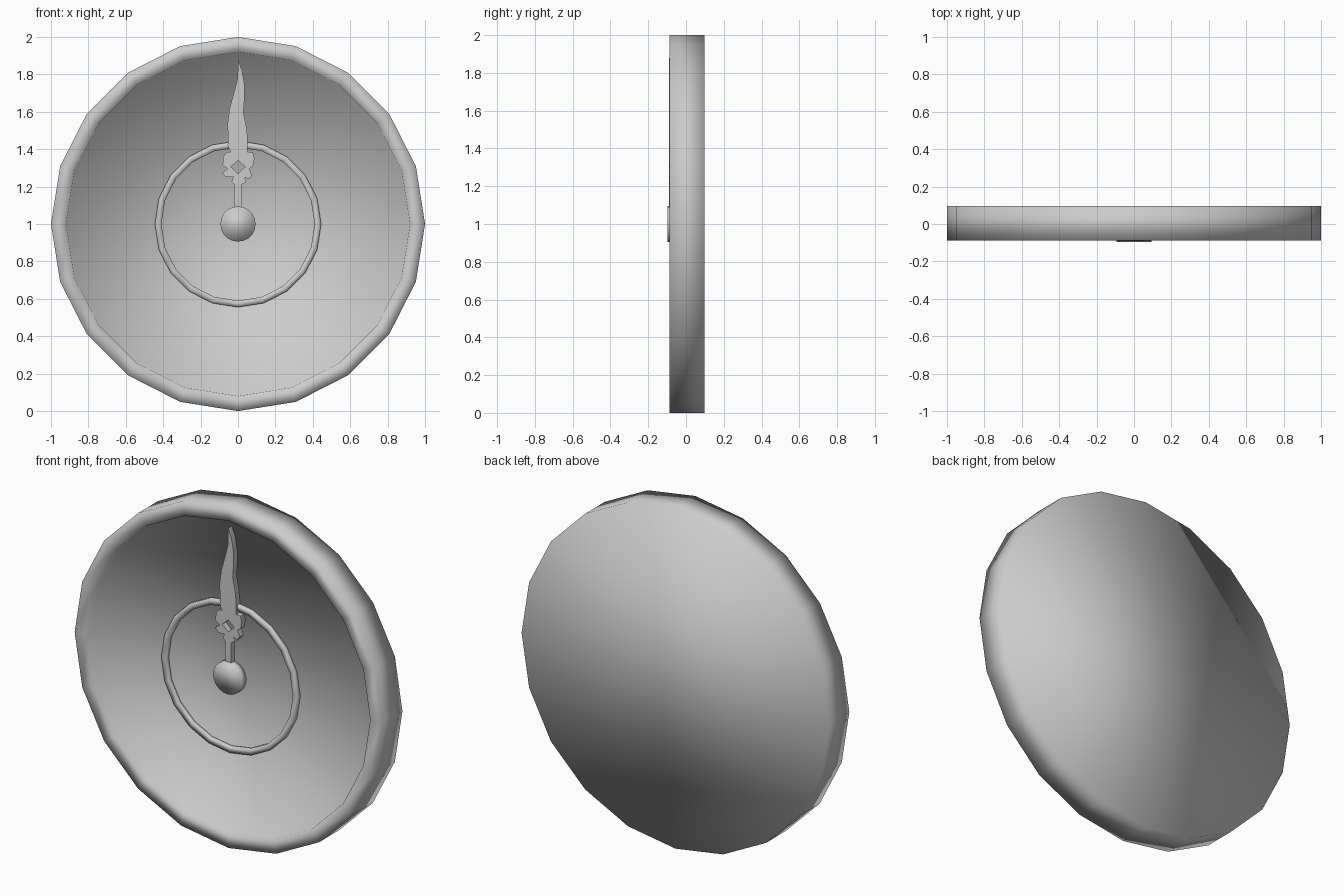
import bpy, bmesh, math

if "Cube" in bpy.data.objects:
    bpy.data.objects.remove(bpy.data.objects["Cube"])

SIDES = 20
CENTRE_Z = 1.0
DIAL_Y = -0.057


def turned(name, profile, cap_start=False, cap_end=False, closed=False):
    """Sweep (radius, y) points round the clock axis, with optional flat caps."""
    bm = bmesh.new()
    rings = []
    for r, y in profile:
        rings.append([bm.verts.new((r * math.sin(2 * math.pi * k / SIDES), y,
                                    CENTRE_Z + r * math.cos(2 * math.pi * k / SIDES)))
                      for k in range(SIDES)])
    pairs = list(zip(rings, rings[1:]))
    if closed:
        pairs.append((rings[-1], rings[0]))
    for a, b in pairs:
        for k in range(SIDES):
            j = (k + 1) % SIDES
            bm.faces.new((a[k], a[j], b[j], b[k]))
    if cap_start:
        bm.faces.new(rings[0])
    if cap_end:
        bm.faces.new(rings[-1])
    bmesh.ops.recalc_face_normals(bm, faces=bm.faces)
    for f in bm.faces:
        f.smooth = True
    mesh = bpy.data.meshes.new(name)
    bm.to_mesh(mesh)
    bm.free()
    obj = bpy.data.objects.new(name, mesh)
    bpy.context.collection.objects.link(obj)
    return obj


# Case: flat back, straight side, raised rim and recessed dial
turned("clock_case", [(1.0, 0.097), (1.0, -0.087), (0.92, -0.087), (0.915, DIAL_Y)],
       cap_start=True, cap_end=True)

# Raised inner ring on the dial
turned("dial_ring", [(0.445, DIAL_Y + 0.005), (0.445, -0.077),
                     (0.41, -0.077), (0.41, DIAL_Y + 0.005)], closed=True)

# Round hub holding the hand
turned("hub", [(0.094, DIAL_Y + 0.005), (0.094, -0.097)], cap_start=True, cap_end=True)

# Ornate flame-shaped hand, outline in x and z, with a diamond piercing
outline = [
    (0.0, 1.88), (0.022, 1.82), (0.036, 1.74), (0.036, 1.68), (0.029, 1.6),
    (0.045, 1.52), (0.052, 1.46), (0.052, 1.385), (0.08, 1.385), (0.088, 1.35),
    (0.08, 1.31), (0.06, 1.295), (0.075, 1.26), (0.06, 1.24), (0.035, 1.25),
    (0.045, 1.225), (0.018, 1.21), (0.018, 1.06), (-0.018, 1.06), (-0.018, 1.21),
    (-0.035, 1.225), (-0.025, 1.25), (-0.065, 1.25), (-0.085, 1.275), (-0.055, 1.295),
    (-0.082, 1.315), (-0.08, 1.36), (-0.06, 1.385), (-0.04, 1.385), (-0.055, 1.42),
    (-0.053, 1.48), (-0.057, 1.53), (-0.045, 1.62), (-0.02, 1.71), (-0.002, 1.78),
]
diamond = [(0.0, 1.34), (0.038, 1.305), (0.0, 1.27), (-0.038, 1.305)]
front, back = -0.091, DIAL_Y + 0.005
curve = bpy.data.curves.new("hand", "CURVE")
curve.dimensions = "2D"
curve.fill_mode = "BOTH"
curve.extrude = (back - front) / 2
for pts in (outline, diamond):
    spline = curve.splines.new("POLY")
    spline.points.add(len(pts) - 1)
    for p, (x, z) in zip(spline.points, pts):
        p.co = (x, z, 0, 1)
    spline.use_cyclic_u = True
hand = bpy.data.objects.new("hand", curve)
hand.location = (0, (front + back) / 2, 0)
hand.rotation_euler = (math.pi / 2, 0, 0)
bpy.context.collection.objects.link(hand)
bpy.context.view_layer.objects.active = hand
hand.select_set(True)
bpy.ops.object.convert(target="MESH")
bpy.ops.object.shade_smooth_by_angle(angle=math.radians(40))
